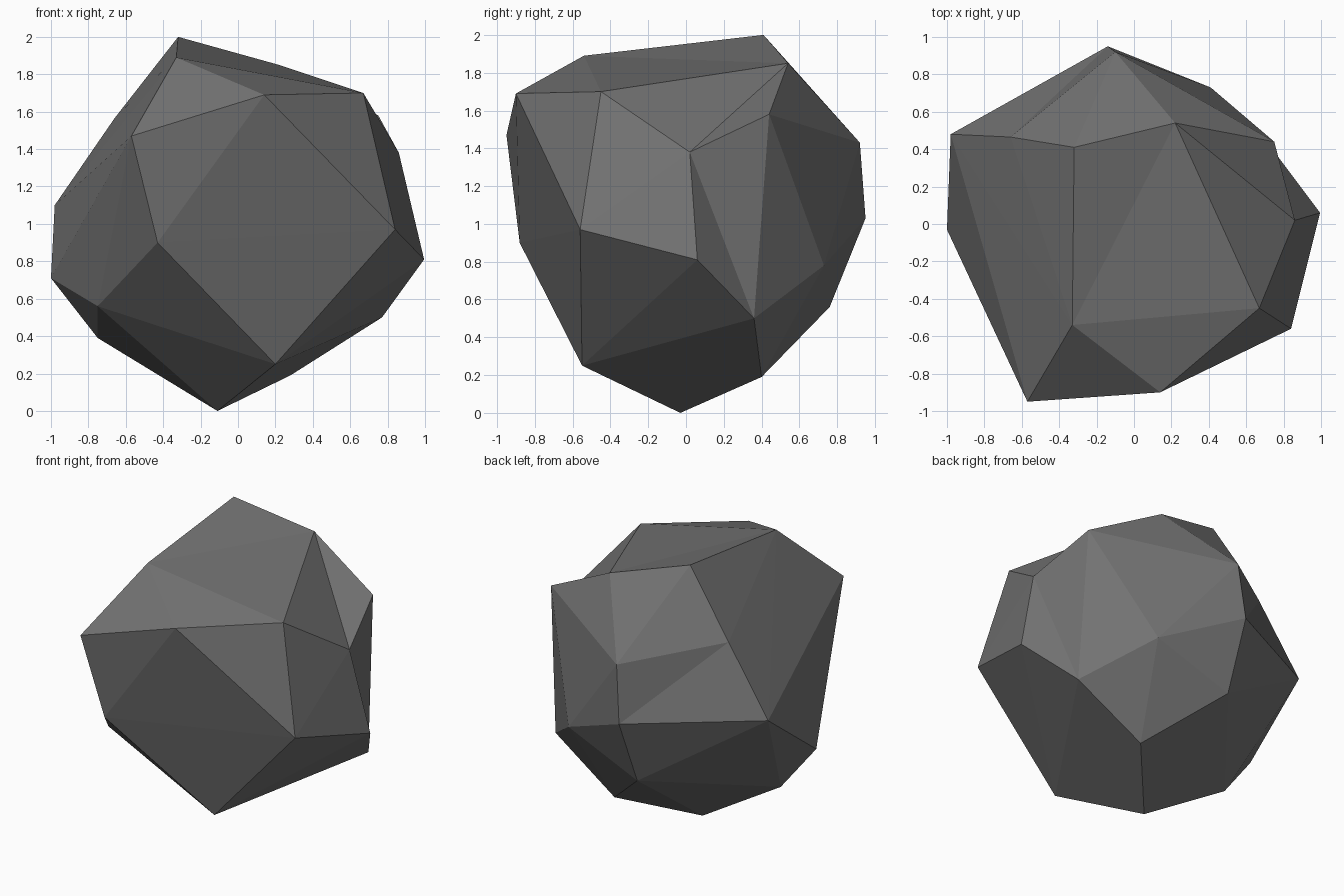
import bpy, bmesh

if "Cube" in bpy.data.objects:
    bpy.data.objects.remove(bpy.data.objects["Cube"])

# Corner points of the boulder, by region
corners = {
    # crown
    "A": (-.32, .41, 2.0), "B": (-.33, -.54, 1.89), "C": (.14, -.90, 1.69),
    "D": (.67, -.45, 1.70), "E": (.22, .54, 1.85), "G": (.75, .44, 1.58),
    # upper sides
    "F": (.86, .02, 1.38), "H": (-.57, -.95, 1.47), "V": (-.66, .465, 1.565),
    "T": (-.10, .92, 1.43), "I": (-.98, .48, 1.10), "S": (-.14, .95, 1.03),
    # lower sides
    "J": (-1.0, -.03, .71), "K": (-.43, -.88, .90), "L": (.84, -.56, .97),
    "M": (.995, .06, .81), "R": (.41, .73, .78), "Q": (.77, .36, .50),
    # underside
    "W": (-.15, .76, .56), "Y": (-.75, -.38, .56), "X": (-.75, .01, .39),
    "N": (.20, -.55, .25), "P": (.28, .40, .19), "O": (-.11, -.03, 0.0),
}

# Creases (some concave) that the hull must follow
creases = ["GQ", "FQ", "EF", "BE", "VS", "GT", "MN", "WI", "CK", "WO"]

bm = bmesh.new()
pts = {k: bm.verts.new(co) for k, co in corners.items()}
bmesh.ops.convex_hull(bm, input=list(bm.verts))


def crease(a, b):
    """Turn the edge lying across a-b so that it joins a and b."""
    if bm.edges.get((a, b)):
        return
    for e in bm.edges:
        opposite = {v for f in e.link_faces for v in f.verts} - set(e.verts)
        if opposite == {a, b}:
            bmesh.utils.edge_rotate(e, True)
            return


for a, b in creases:
    if pts[a].is_valid and pts[b].is_valid:
        crease(pts[a], pts[b])

bmesh.ops.recalc_face_normals(bm, faces=list(bm.faces))
for f in bm.faces:
    f.smooth = False

# Boulder object
mesh = bpy.data.meshes.new("boulder")
bm.to_mesh(mesh)
bm.free()
boulder = bpy.data.objects.new("boulder", mesh)
bpy.context.collection.objects.link(boulder)

stone = bpy.data.materials.new("dark_grey_stone")
stone.diffuse_color = (.17, .17, .17, 1)
stone.use_nodes = True
stone.node_tree.nodes["Principled BSDF"].inputs["Base Color"].default_value = stone.diffuse_color
mesh.materials.append(stone)
